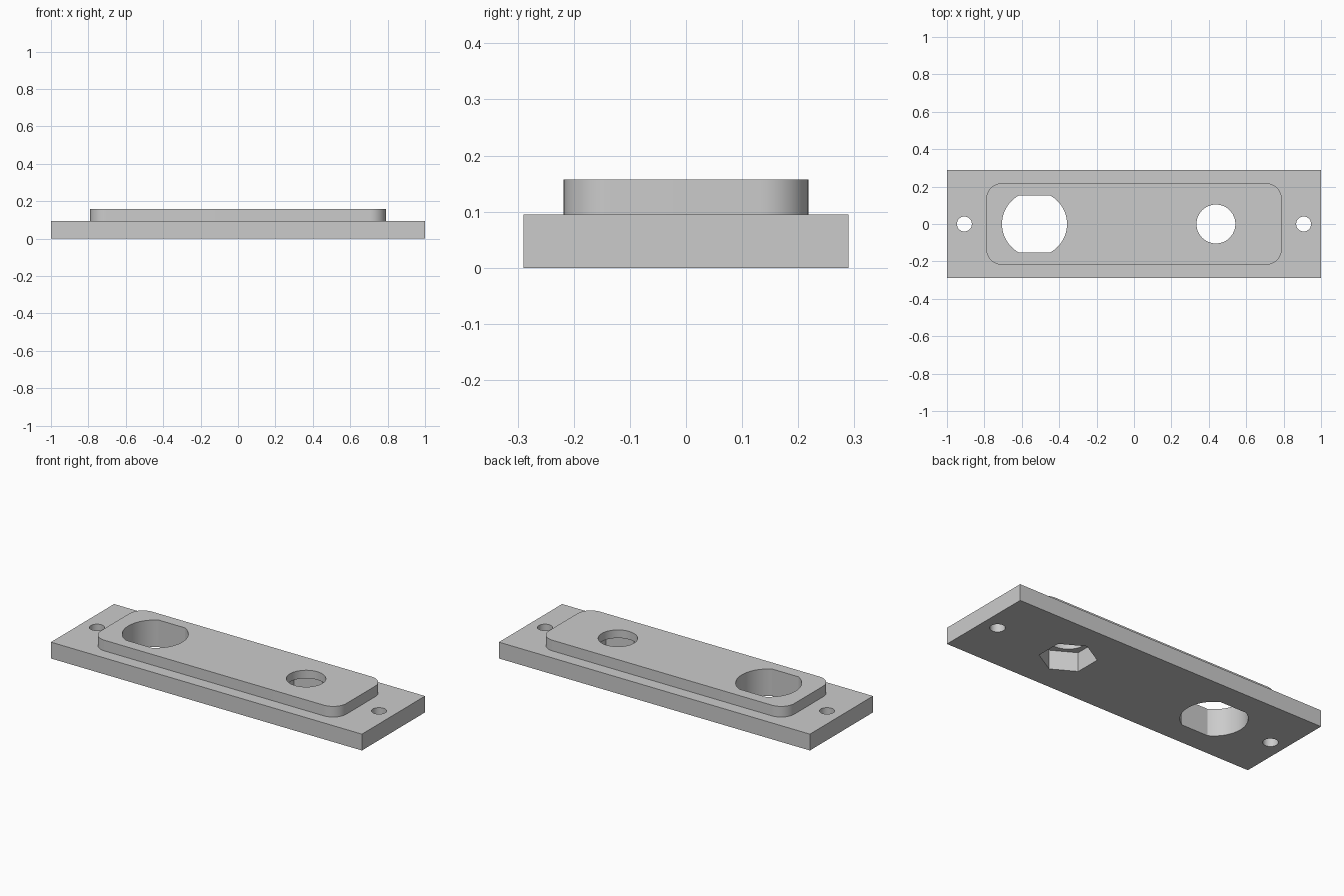
import bpy
import bmesh
import math

if "Cube" in bpy.data.objects:
    bpy.data.objects.remove(bpy.data.objects["Cube"])

grey = bpy.data.materials.new("light grey")
grey.diffuse_color = (0.6, 0.6, 0.6, 1)
grey.use_nodes = True
grey.node_tree.nodes["Principled BSDF"].inputs["Base Color"].default_value = grey.diffuse_color


def arc(cx, cy, r, a0, a1, n):
    """Points along an arc, angles in degrees, both ends included."""
    angles = [math.radians(a0 + (a1 - a0) * i / n) for i in range(n + 1)]
    return [(cx + r * math.cos(a), cy + r * math.sin(a)) for a in angles]


def circle(cx, cy, r, n, start=0):
    return arc(cx, cy, r, start, start + 360, n)[:-1]


def prism(name, outline, z0, z1):
    """Extrude a counter-clockwise outline from z0 up to z1."""
    bm = bmesh.new()
    face = bm.faces.new([bm.verts.new((x, y, z0)) for x, y in outline])
    ext = bmesh.ops.extrude_face_region(bm, geom=[face])
    for v in ext["geom"]:
        if isinstance(v, bmesh.types.BMVert):
            v.co.z = z1
    bmesh.ops.recalc_face_normals(bm, faces=bm.faces[:])
    mesh = bpy.data.meshes.new(name)
    bm.to_mesh(mesh)
    bm.free()
    mesh.materials.append(grey)
    obj = bpy.data.objects.new(name, mesh)
    bpy.context.collection.objects.link(obj)
    return obj


def combine(body, other, operation):
    """Apply a boolean to the body and drop the helper."""
    mod = body.modifiers.new(other.name, 'BOOLEAN')
    mod.operation = operation
    mod.solver = 'EXACT'
    mod.object = other
    bpy.context.view_layer.objects.active = body
    bpy.ops.object.modifier_apply(modifier=mod.name)
    bpy.data.objects.remove(other)


# Base plate
plate = prism("mounting_plate", [(-1, -0.29), (1, -0.29), (1, 0.29), (-1, 0.29)], 0, 0.095)

# Raised pad with rounded corners
R, PX, PY = 0.085, 0.79, 0.218
pad_outline = []
for i, (sx, sy) in enumerate([(1, 1), (-1, 1), (-1, -1), (1, -1)]):
    pad_outline += arc(sx * (PX - R), sy * (PY - R), R, 90 * i, 90 * i + 90, 12)
combine(plate, prism("raised_pad", pad_outline, 0.05, 0.157), 'UNION')

# Large opening: round sides, flat front and back
FLAT = math.degrees(math.asin(0.152 / 0.174))
opening = (arc(-0.532, 0, 0.174, -FLAT, FLAT, 24)
           + arc(-0.532, 0, 0.174, 180 - FLAT, 180 + FLAT, 24))
combine(plate, prism("flatted_opening", opening, -0.1, 0.3), 'DIFFERENCE')

# Bolt hole with a hexagonal nut pocket underneath
combine(plate, prism("bolt_hole", circle(0.438, 0, 0.104, 48), 0.05, 0.3), 'DIFFERENCE')
combine(plate, prism("nut_pocket", circle(0.438, 0, 0.15, 6, 30), -0.1, 0.11), 'DIFFERENCE')

# Screw holes at both ends
for side in (-1, 1):
    combine(plate, prism("screw_hole", circle(side * 0.907, 0, 0.04, 32), -0.1, 0.3), 'DIFFERENCE')

# Smooth curved walls, keep corners crisp
plate.select_set(True)
bpy.context.view_layer.objects.active = plate
bpy.ops.object.shade_smooth_by_angle(angle=math.radians(30))
